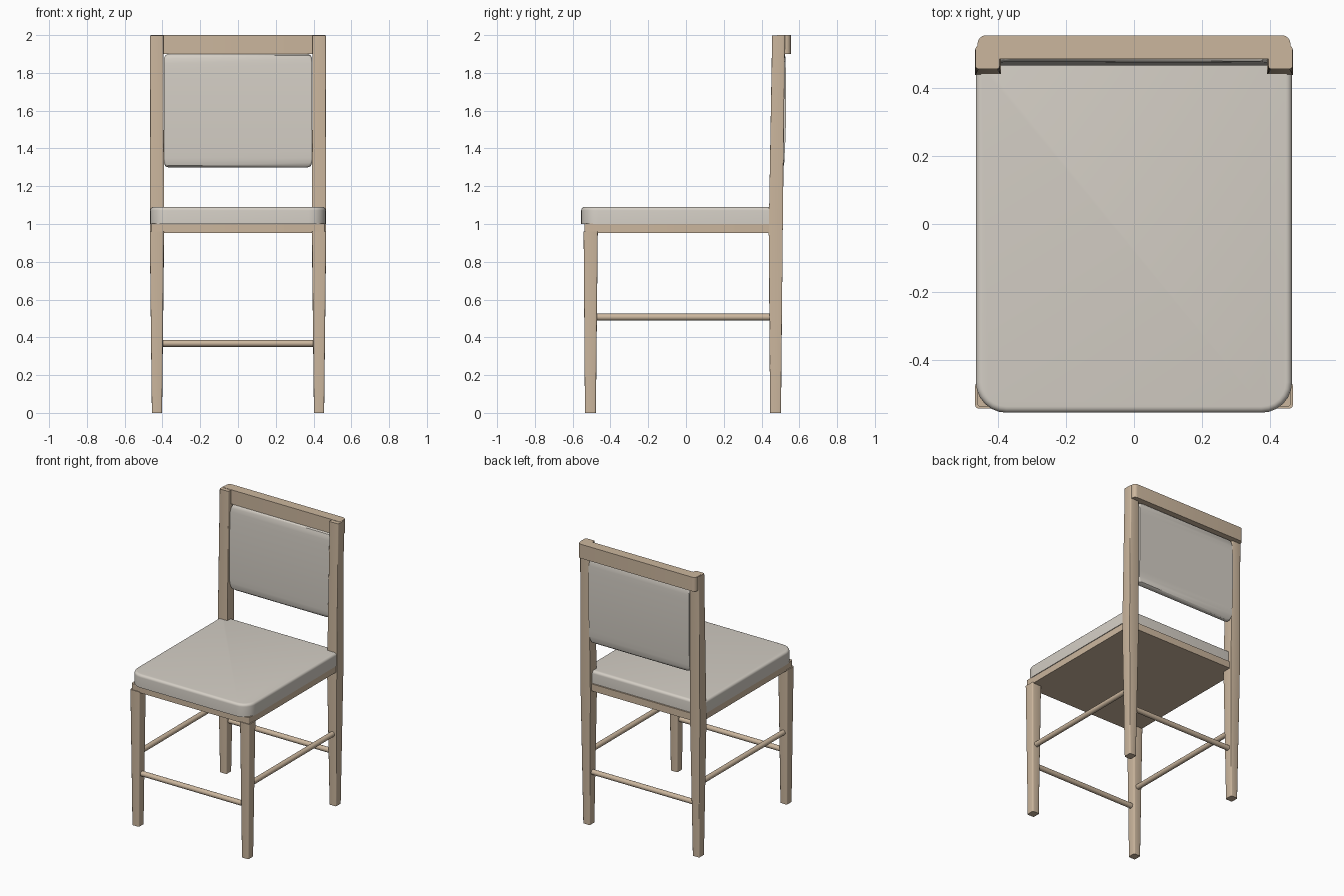
import bpy, bmesh, math
from mathutils import Vector

if "Cube" in bpy.data.objects:
    bpy.data.objects.remove(bpy.data.objects["Cube"])


def material(name, rgb):
    m = bpy.data.materials.new(name)
    m.diffuse_color = (*rgb, 1)
    m.use_nodes = True
    m.node_tree.nodes["Principled BSDF"].inputs["Base Color"].default_value = m.diffuse_color
    return m


WOOD = material("wood", (0.60, 0.47, 0.34))
FABRIC = material("fabric", (0.66, 0.62, 0.56))


def finish(bm, name, mat):
    bmesh.ops.recalc_face_normals(bm, faces=bm.faces)
    mesh = bpy.data.meshes.new(name)
    bm.to_mesh(mesh)
    bm.free()
    mesh.materials.append(mat)
    ob = bpy.data.objects.new(name, mesh)
    bpy.context.collection.objects.link(ob)
    bpy.ops.object.select_all(action='DESELECT')
    ob.select_set(True)
    bpy.context.view_layer.objects.active = ob
    bpy.ops.object.shade_smooth_by_angle(angle=math.radians(35))
    return ob


def skin(rings):
    """Closed solid through a stack of point rings."""
    bm = bmesh.new()
    loops = [[bm.verts.new(p) for p in r] for r in rings]
    n = len(loops[0])
    for a, b in zip(loops, loops[1:]):
        for i in range(n):
            j = (i + 1) % n
            bm.faces.new((a[i], a[j], b[j], b[i]))
    bm.faces.new(loops[0])
    bm.faces.new(loops[-1])
    return bm


def rounded(x0, x1, y0, y1, front, back, z, inset=0):
    """Rectangle ring with separate front and back corner radii."""
    pts = []
    corners = [(x0, y0, 1, 1, front, 180), (x1, y0, -1, 1, front, 270),
               (x1, y1, -1, -1, back, 0), (x0, y1, 1, -1, back, 90)]
    for cx, cy, sx, sy, r, start in corners:
        r0 = max(r - inset, 0.001)
        for k in range(7):
            a = math.radians(start + 15 * k)
            pts.append((cx + sx * r + r0 * math.cos(a), cy + sy * r + r0 * math.sin(a), z))
    return pts


def loft(name, sections, bevel, mat, side=1):
    """Stack of rectangles (z, x0, x1, y0, y1) with softened upright edges."""
    bm = skin([[(side * x, y, z) for x, y in ((a, c), (b, c), (b, d), (a, d))]
               for z, a, b, c, d in sections])
    upright = [e for e in bm.edges if abs(e.verts[0].co.z - e.verts[1].co.z) > 1e-4]
    bmesh.ops.bevel(bm, geom=upright, offset=bevel, segments=3, profile=0.5, affect='EDGES')
    return finish(bm, name, mat)


def rod(name, p, q, radius=0.018):
    p, q = Vector(p), Vector(q)
    bm = bmesh.new()
    bmesh.ops.create_cone(bm, cap_ends=True, segments=20, radius1=radius, radius2=radius,
                          depth=(q - p).length)
    bm.transform((q - p).to_track_quat('Z', 'Y').to_matrix().to_4x4())
    bmesh.ops.translate(bm, verts=bm.verts, vec=(p + q) / 2)
    return finish(bm, name, WOOD)


# Legs, back posts and side stretchers
for s, label in ((-1, "left"), (1, "right")):
    loft("front_leg_" + label, [(0, 0.402, 0.456, -0.535, -0.477),
                                (0.96, 0.392, 0.467, -0.542, -0.467)], 0.008, WOOD, s)
    loft("back_post_" + label, [(0, 0.402, 0.456, 0.445, 0.503),
                                (0.95, 0.391, 0.467, 0.438, 0.512),
                                (1.998, 0.395, 0.466, 0.456, 0.524)], 0.008, WOOD, s)
    rod("side_stretcher_" + label, (s * 0.43, -0.50, 0.507), (s * 0.43, 0.47, 0.507))

# Front and back stretchers
for y, label in ((-0.505, "front"), (0.475, "back")):
    rod(label + "_stretcher", (-0.42, y, 0.368), (0.42, y, 0.368))

# Seat frame
finish(skin([rounded(-0.46, 0.46, -0.537, 0.50, 0.008, 0.008, z) for z in (0.953, 1.003)]),
       "seat_frame", WOOD)

# Seat cushion with a rounded top edge
R = 0.018
rings = [rounded(-0.465, 0.465, -0.555, 0.49, 0.09, 0.03, 1.0)]
for k in range(6):
    a = math.radians(18 * k)
    rings.append(rounded(-0.465, 0.465, -0.555, 0.49, 0.09, 0.03,
                         1.09 - R + R * math.sin(a), R * (1 - math.cos(a))))
finish(skin(rings), "seat_cushion", FABRIC)

# Top rail behind the posts
finish(skin([rounded(-0.46, 0.46, 0.485, 0.555, 0.004, 0.025, z) for z in (1.90, 2.0)]),
       "top_rail", WOOD)

# Backrest pad, gently bowed front and back and leaning with the posts
pad = []
for k in range(17):
    t = -math.cos(math.pi * k / 16)
    z = 1.6 + 0.3 * t
    edge = min(1, (1 - abs(t)) / 0.1)
    round_in = math.sqrt(1 - (1 - edge) ** 2)
    w = 0.37 + 0.023 * round_in
    half = 0.012 + 0.012 * round_in + 0.008 * (1 - t * t)
    y = 0.498 + 0.012 * (z - 1.6)
    pad.append((z, -w, w, y - half, y + half))
loft("backrest_pad", pad, 0.011, FABRIC)
